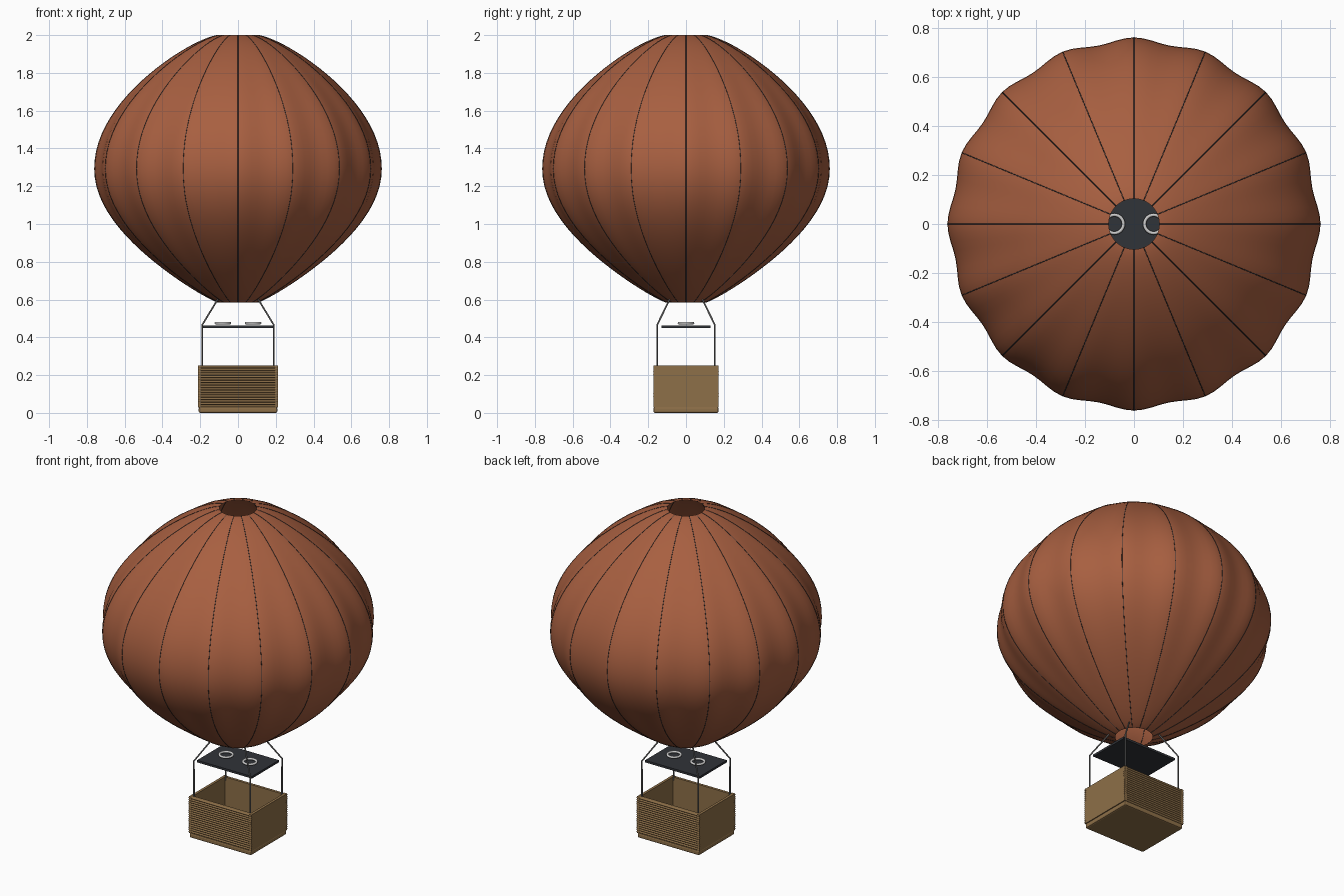
import bpy, bmesh, math
from mathutils import Vector

if "Cube" in bpy.data.objects:
    bpy.data.objects.remove(bpy.data.objects["Cube"])


def material(name, rgb):
    m = bpy.data.materials.new(name)
    m.diffuse_color = (*rgb, 1)
    m.use_nodes = True
    m.node_tree.nodes["Principled BSDF"].inputs["Base Color"].default_value = m.diffuse_color
    return m


FABRIC = material("terracotta_fabric", (0.39, 0.115, 0.052))
DARK = material("dark_metal", (0.03, 0.033, 0.04))
ROPE = material("rope_grey", (0.14, 0.14, 0.14))
STEEL = material("pale_steel", (0.6, 0.6, 0.6))
WICKER = material("wicker", (0.27, 0.16, 0.065))

GORES, SEG, RINGS = 16, 128, 48
Z0, Z1 = 0.585, 2.0


def profile(t):
    # seam radius along the height, fuller towards the crown
    p = 0.85 if t < 0.5 else 0.72
    return 0.103 + 0.657 * max(0.0, math.sin(math.pi * t)) ** p


def envelope_point(t, a):
    dip = 0.0125 * (1 - math.cos(GORES * a))
    r = profile(t) * (1 - dip * math.sin(math.pi * t))
    return Vector((r * math.cos(a), r * math.sin(a), Z0 + (Z1 - Z0) * t))


def ring_height(i):
    # rings gather towards both mouths
    return (1 - math.cos(math.pi * i / RINGS)) / 2


def finish(bm, name, mat, smooth=True):
    me = bpy.data.meshes.new(name)
    bm.to_mesh(me)
    bm.free()
    ob = bpy.data.objects.new(name, me)
    bpy.context.collection.objects.link(ob)
    me.materials.append(mat)
    for f in me.polygons:
        f.use_smooth = smooth
    return ob


def tube(name, paths, radius, mat, res=2):
    cu = bpy.data.curves.new(name, 'CURVE')
    cu.dimensions = '3D'
    cu.bevel_depth = radius
    cu.bevel_resolution = res
    cu.use_fill_caps = True
    for pts in paths:
        sp = cu.splines.new('POLY')
        sp.points.add(len(pts) - 1)
        for q, p in zip(sp.points, pts):
            q.co = (*p, 1)
    ob = bpy.data.objects.new(name, cu)
    bpy.context.collection.objects.link(ob)
    cu.materials.append(mat)
    return ob


def box(name, lo, hi, mat, bevel=0.0):
    lo, hi = Vector(lo), Vector(hi)
    bm = bmesh.new()
    bmesh.ops.create_cube(bm, size=1)
    for v in bm.verts:
        v.co = (lo + hi) / 2 + v.co * (hi - lo)
    ob = finish(bm, name, mat, False)
    if bevel:
        b = ob.modifiers.new("bevel", 'BEVEL')
        b.width, b.segments = bevel, 2
    return ob


# envelope: open gored surface
bm = bmesh.new()
rows = [[bm.verts.new(envelope_point(ring_height(i), 2 * math.pi * j / SEG)) for j in range(SEG)]
        for i in range(RINGS + 1)]
for a, b in zip(rows, rows[1:]):
    for j in range(SEG):
        k = (j + 1) % SEG
        bm.faces.new((a[j], a[k], b[k], b[j]))
finish(bm, "envelope", FABRIC)

# seam cords along every gore
tube("seam_cords", [[envelope_point(ring_height(i), 2 * math.pi * g / GORES)
                     for i in range(RINGS + 1)] for g in range(GORES)], 0.0016, DARK, 1)

# suspension lines, mirrored to four corners
tube("suspension_lines", [[(sx * 0.105, sy * 0.085, 0.605), (sx * 0.19, sy * 0.153, 0.465),
                           (sx * 0.19, sy * 0.153, 0.23)]
                          for sx in (-1, 1) for sy in (-1, 1)], 0.0045, ROPE)

# burner plate and rings
box("burner_plate", (-0.185, -0.13, 0.449), (0.185, 0.13, 0.462), DARK)
for side, sx in (("left", -1), ("right", 1)):
    bpy.ops.mesh.primitive_torus_add(location=(sx * 0.08, 0, 0.475), major_radius=0.037,
                                     minor_radius=0.007, major_segments=32, minor_segments=10)
    ring = bpy.context.object
    ring.name = side + "_burner_ring"
    ring.data.materials.append(STEEL)
    bpy.ops.object.shade_smooth()

# basket floor and walls
box("basket_base", (-0.208, -0.172, 0.0), (0.208, 0.172, 0.03), WICKER, 0.008)
for side, s in (("left", -1), ("right", 1)):
    x = sorted((s * 0.195, s * 0.211))
    box(side + "_wall", (x[0], -0.172, 0.028), (x[1], 0.172, 0.25), WICKER)
for side, s in (("front", -1), ("back", 1)):
    y = sorted((s * 0.152, s * 0.167))
    box(side + "_wall", (-0.2, y[0], 0.028), (0.2, y[1], 0.25), WICKER)
    # woven ribs on the long sides
    n = 17
    step = 0.22 / n
    tube(side + "_weave", [[(-0.212, s * 0.167, 0.03 + step * (i + 0.5)),
                            (0.212, s * 0.167, 0.03 + step * (i + 0.5))] for i in range(n)],
         step / 2, WICKER)
